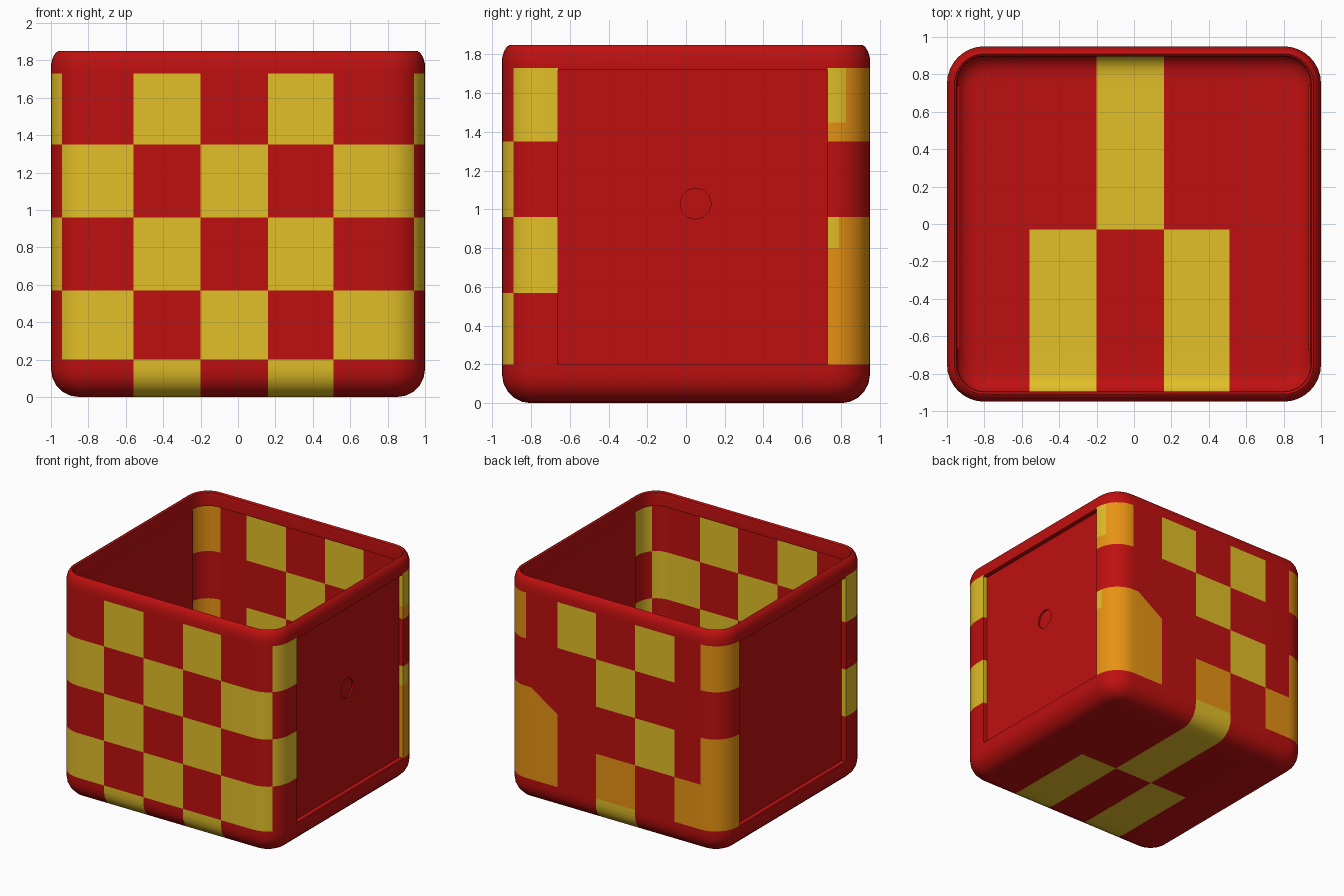
import bpy
import bmesh
from math import cos, sin, pi
from mathutils import Matrix, Vector

cube = bpy.data.objects.get("Cube")
if cube:
    bpy.data.objects.remove(cube, do_unlink=True)

HX, HY, TOP, RIM_TOP, RADIUS, WALL = 1.0, 0.95, 1.73, 1.85, 0.2, 0.04
X_LINES = (-0.56, -0.2, 0.16, 0.51)
Z_LINES = (0.2, 0.57, 0.96, 1.35)
FRONT_EDGE, BACK_EDGE, PANEL_LOW, PANEL_HIGH = -0.66, 0.73, 0.2, 1.72
FLOOR_SPLIT = -0.03
RED, YELLOW, ORANGE = range(3)


def make_material(name, color):
    mat = bpy.data.materials.new(name)
    mat.use_nodes = True
    mat.diffuse_color = (*color, 1)
    bsdf = next(n for n in mat.node_tree.nodes if n.type == 'BSDF_PRINCIPLED')
    bsdf.inputs["Base Color"].default_value = (*color, 1)
    return mat


MATERIALS = [make_material("red", (0.52, 0.005, 0.005)),
             make_material("yellow", (0.76, 0.52, 0.021)),
             make_material("orange", (0.82, 0.3, 0.007))]


def make_object(name, bm, mats):
    mesh = bpy.data.meshes.new(name)
    bm.to_mesh(mesh)
    bm.free()
    for mat in mats:
        mesh.materials.append(mat)
    obj = bpy.data.objects.new(name, mesh)
    bpy.context.collection.objects.link(obj)
    return obj


def activate(obj):
    bpy.ops.object.select_all(action='DESELECT')
    obj.select_set(True)
    bpy.context.view_layer.objects.active = obj


def smooth(obj):
    activate(obj)
    bpy.ops.object.shade_smooth_by_angle(angle=0.6)


def box(low, high):
    low, high = Vector(low), Vector(high)
    bm = bmesh.new()
    matrix = Matrix.Translation((low + high) / 2) @ Matrix.Diagonal((*(high - low), 1))
    bmesh.ops.create_cube(bm, size=1, matrix=matrix)
    return bm


def slice_at(bm, point, normal, faces=None):
    faces = list(bm.faces) if faces is None else faces
    edges = {e for f in faces for e in f.edges}
    verts = {v for f in faces for v in f.verts}
    bmesh.ops.bisect_plane(bm, geom=[*verts, *edges, *faces], dist=1e-5,
                           plane_co=point, plane_no=normal)


def column(x):
    return sum(x > line for line in X_LINES)


def row(z):
    return sum(z > line for line in Z_LINES)      # 0 is the bottom band


# Slanted edge of one patch on the back
SLANT_POINT, SLANT_NORMAL = Vector((0.75, HY, 0.96)), Vector((0.16, 0, -0.24))
BACK_YELLOW = {(1, 4), (3, 4), (2, 3), (1, 2)}
BACK_ORANGE = {(2, 1), (0, 1), (4, 1)}


def shell_color(face):
    c, n = face.calc_center_median(), face.normal
    col, level = column(c.x), row(c.z)
    if level == 0:                                # floor and lower curve
        chosen = (2,) if c.y > FLOOR_SPLIT else (1, 3)
        return YELLOW if col in chosen else RED
    if c.y < FRONT_EDGE:                          # front, wrapping round the corners
        if abs(n.x) > abs(n.y):
            col = 5
        return YELLOW if (col + level) % 2 else RED
    if c.y > BACK_EDGE:                           # back and its corners
        if abs(c.x) > HX - RADIUS and level != 3:
            low_blotch = level == 2 and c.z > 0.8 and c.y < 0.79
            high_blotch = c.z > 1.45 and c.y < 0.83
            return YELLOW if c.x > 0 and (low_blotch or high_blotch) else ORANGE
        if (col, level) == (4, 2):
            return ORANGE if (c - SLANT_POINT).dot(SLANT_NORMAL) > 0 else RED
        if (col, level) in BACK_ORANGE:
            return ORANGE
        return YELLOW if (col, level) in BACK_YELLOW else RED
    return RED


# Checkered shell: rounded box, sliced along the checker lines
bm = box((-HX, -HY, 0), (HX, HY, TOP))
upright = [e for e in bm.edges if abs(e.verts[0].co.z - e.verts[1].co.z) > 1]
bmesh.ops.bevel(bm, geom=upright, offset=RADIUS, segments=8, profile=0.5, affect='EDGES')
bottom = [e for e in bm.edges if all(v.co.z < 0.001 for v in e.verts)]
bmesh.ops.bevel(bm, geom=bottom, offset=0.15, segments=5, profile=0.5, affect='EDGES')
bm.normal_update()
lid = [f for f in bm.faces if f.normal.z > 0.9]
bmesh.ops.delete(bm, geom=lid, context='FACES')
for x in X_LINES:
    slice_at(bm, (x, 0, 0), (1, 0, 0))
for z in (*Z_LINES, 0.8, 1.45, PANEL_HIGH):
    slice_at(bm, (0, 0, z), (0, 0, 1))
for y in (FRONT_EDGE, FLOOR_SPLIT, BACK_EDGE):
    slice_at(bm, (0, y, 0), (0, 1, 0))
bm.normal_update()
patch = [f for f in bm.faces if f.normal.y > 0.99
         and column(f.calc_center_median().x) == 4 and row(f.calc_center_median().z) == 2]
slice_at(bm, SLANT_POINT, SLANT_NORMAL, patch)

# Openings for the side panels
bm.normal_update()
openings = []
for f in bm.faces:
    c = f.calc_center_median()
    if abs(f.normal.x) > 0.99 and FRONT_EDGE < c.y < BACK_EDGE and PANEL_LOW < c.z < PANEL_HIGH:
        openings.append(f)
bmesh.ops.delete(bm, geom=openings, context='FACES')
for f in bm.faces:
    f.material_index = shell_color(f)
shell = make_object("checkered_shell", bm, MATERIALS)
solid = shell.modifiers.new("thickness", 'SOLIDIFY')
solid.thickness = WALL
solid.offset = -1
activate(shell)
bpy.ops.object.modifier_apply(modifier=solid.name)
smooth(shell)


# Rounded rim: one cross-section swept round the top
def rounded_ring(inset, z, steps=8):
    points = []
    r = RADIUS - inset
    for k, (sx, sy) in enumerate(((1, 1), (-1, 1), (-1, -1), (1, -1))):
        for i in range(steps + 1):
            a = (k + i / steps) * pi / 2
            points.append((sx * (HX - RADIUS) + r * cos(a),
                           sy * (HY - RADIUS) + r * sin(a), z))
    return points


RIM_PROFILE = ((0, TOP), (0, 1.78), (0.01, 1.815), (0.025, 1.84), (0.04, RIM_TOP),
               (0.052, 1.84), (0.055, 1.82), (0.055, TOP))
bm = bmesh.new()
rings = [[bm.verts.new(p) for p in rounded_ring(*section)] for section in RIM_PROFILE]
for a, b in zip(rings, rings[1:] + rings[:1]):
    for i in range(len(a)):
        j = (i + 1) % len(a)
        bm.faces.new((a[i], a[j], b[j], b[i]))
bmesh.ops.recalc_face_normals(bm, faces=bm.faces)
smooth(make_object("rim", bm, MATERIALS[:1]))

# Recessed side panels, slightly larger than their openings
for side, name in ((1, "left_panel"), (-1, "right_panel")):
    inner, outer = sorted((side * 0.93, side * 0.962))
    bm = box((inner, FRONT_EDGE - 0.01, PANEL_LOW - 0.01),
             (outer, BACK_EDGE + 0.01, PANEL_HIGH + 0.01))
    panel = make_object(name, bm, MATERIALS[:1])
    if side > 0:
        # Shallow round dent
        bm = bmesh.new()
        bmesh.ops.create_cone(bm, cap_ends=True, segments=12, radius1=0.08, radius2=0.08,
                              depth=0.1, matrix=Matrix.Translation((1.0, 0.05, 1.03))
                              @ Matrix.Rotation(pi / 2, 4, 'Y'))
        cutter = make_object("dent_cutter", bm, MATERIALS[:1])
        cutter.hide_render = True
        cut = panel.modifiers.new("dent", 'BOOLEAN')
        cut.operation = 'DIFFERENCE'
        cut.solver = 'EXACT'
        cut.object = cutter
        activate(panel)
        bpy.ops.object.modifier_apply(modifier=cut.name)
        bpy.data.objects.remove(cutter, do_unlink=True)
